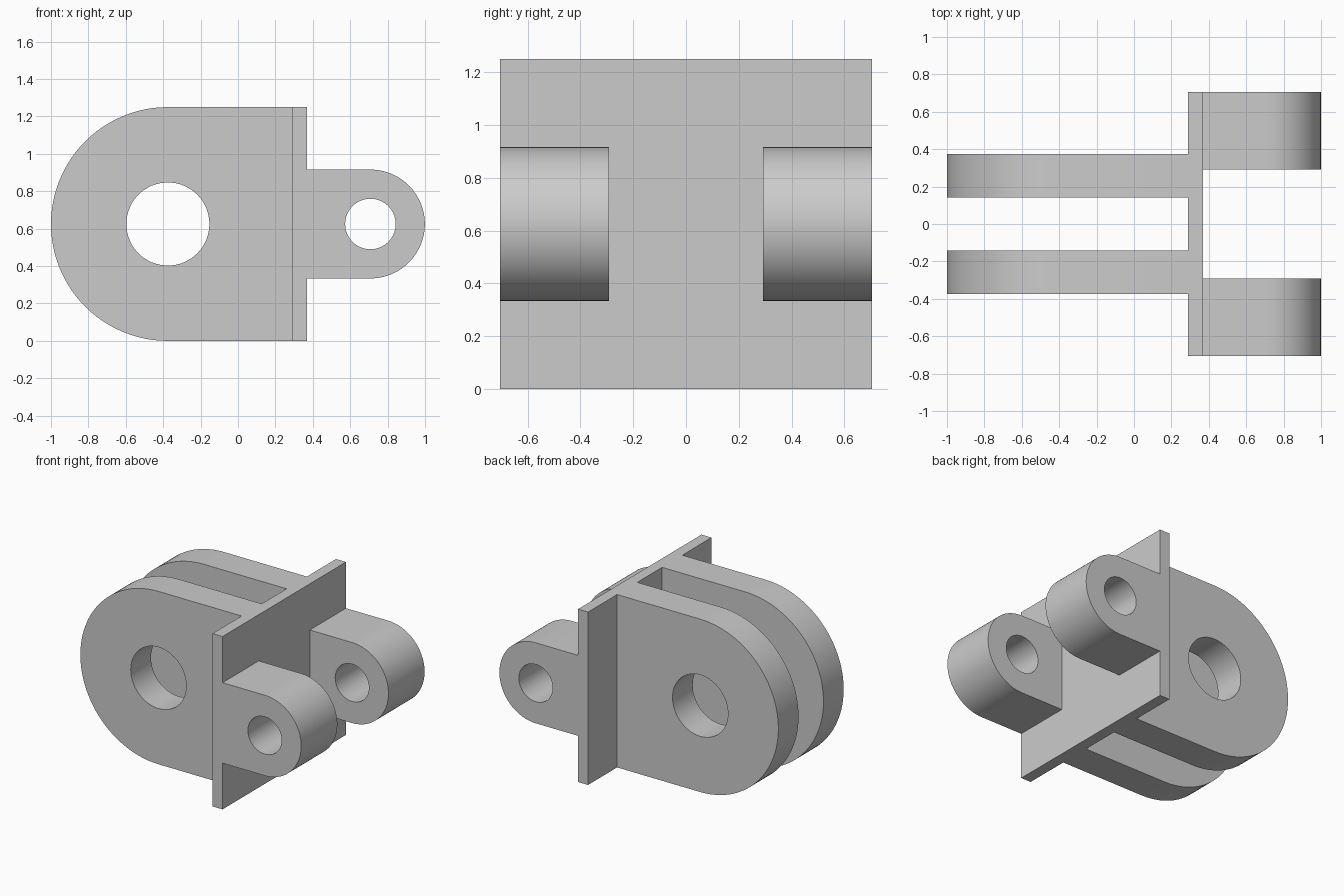
import bpy
import bmesh
from math import pi, cos, sin, radians
from mathutils import Vector

cube = bpy.data.objects.get("Cube")
if cube:
    bpy.data.objects.remove(cube, do_unlink=True)

MID_Z = 0.625          # height of both pin axes
PLATE_BACK, PLATE_FRONT = 0.29, 0.37

# Single plain grey material
grey = bpy.data.materials.new("plain_grey")
grey.use_nodes = True
colour = (0.6, 0.6, 0.6, 1)
grey.diffuse_color = colour
grey.node_tree.nodes["Principled BSDF"].inputs["Base Color"].default_value = colour


def finish(name, bm):
    """Turn a bmesh into a named object with crisp edges and smooth curves."""
    bmesh.ops.recalc_face_normals(bm, faces=bm.faces)
    mesh = bpy.data.meshes.new(name)
    bm.to_mesh(mesh)
    bm.free()
    mesh.materials.append(grey)
    obj = bpy.data.objects.new(name, mesh)
    bpy.context.collection.objects.link(obj)
    bpy.ops.object.select_all(action='DESELECT')
    obj.select_set(True)
    bpy.context.view_layer.objects.active = obj
    bpy.ops.object.shade_smooth_by_angle(angle=radians(30))
    return obj


def loop(bm, points, y):
    """Closed loop of edges in the xz plane."""
    verts = [bm.verts.new((x, y, z)) for x, z in points]
    return [bm.edges.new((a, b)) for a, b in zip(verts, verts[1:] + verts[:1])]


def arc(cx, radius, start, sweep, count):
    return [(cx + radius * cos(start + sweep * i / count),
             MID_Z + radius * sin(start + sweep * i / count)) for i in range(count + 1)]


def lug(name, pin_x, radius, hole, root_x, y0, y1):
    """Plate with a rounded end, a pin hole, and a square root at root_x."""
    bm = bmesh.new()
    start = -pi / 2 if pin_x > root_x else pi / 2
    outline = arc(pin_x, radius, start, pi, 48)
    outline += [(root_x, outline[-1][1]), (root_x, outline[0][1])]
    edges = loop(bm, outline, y0) + loop(bm, arc(pin_x, hole, 0, 2 * pi, 64)[:-1], y0)
    bmesh.ops.triangle_fill(bm, edges=edges, use_beauty=True)
    # Thicken the profile, keeping the first cap
    result = bmesh.ops.extrude_face_region(bm, geom=bm.faces[:], use_keep_orig=True)
    moved = [g for g in result["geom"] if isinstance(g, bmesh.types.BMVert)]
    bmesh.ops.translate(bm, verts=moved, vec=Vector((0, y1 - y0, 0)))
    return finish(name, bm)


# Upright cross plate
bm = bmesh.new()
bmesh.ops.create_cube(bm, size=1)
bmesh.ops.scale(bm, verts=bm.verts, vec=(PLATE_FRONT - PLATE_BACK, 1.41, 2 * MID_Z))
bmesh.ops.translate(bm, verts=bm.verts, vec=((PLATE_BACK + PLATE_FRONT) / 2, 0, MID_Z))
finish("cross_plate", bm)

# Paired large fork cheeks and small hinge lugs
for side, s in (("front", -1), ("back", 1)):
    inner, outer = sorted((s * 0.142, s * 0.373))
    lug(side + "_fork_cheek", -0.375, 0.625, 0.222, PLATE_BACK, inner, outer)
    inner, outer = sorted((s * 0.292, s * 0.705))
    lug(side + "_hinge_lug", 0.708, 0.291, 0.135, PLATE_FRONT, inner, outer)
